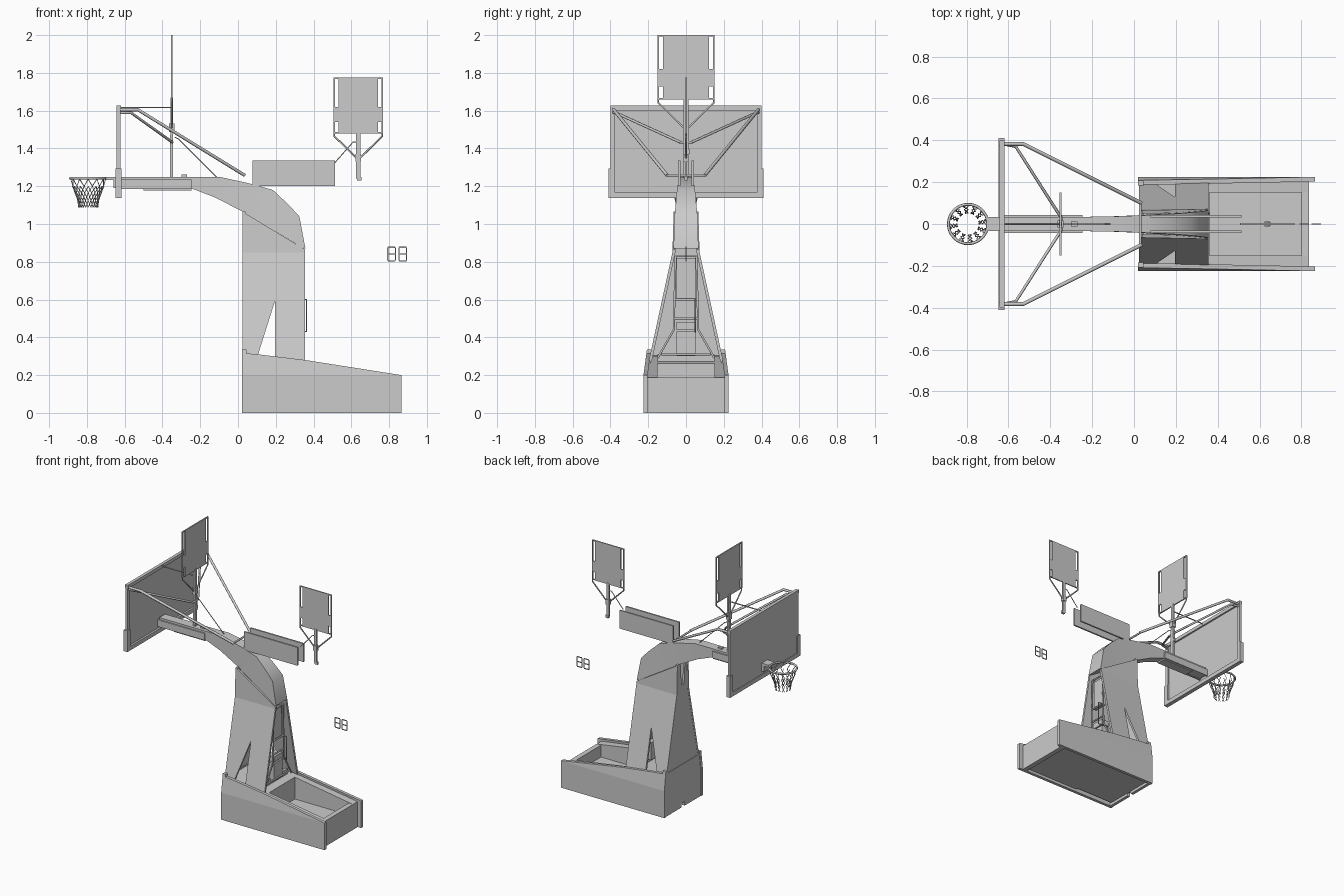
import bpy, bmesh, math
from mathutils import Vector, Matrix

if "Cube" in bpy.data.objects:
    bpy.data.objects.remove(bpy.data.objects["Cube"])


def finish(name, bm, mat=None, smooth=None):
    if mat is not None:
        bm.transform(mat)
    bmesh.ops.recalc_face_normals(bm, faces=bm.faces[:])
    me = bpy.data.meshes.new(name)
    bm.to_mesh(me)
    bm.free()
    ob = bpy.data.objects.new(name, me)
    bpy.context.collection.objects.link(ob)
    if smooth:
        bpy.ops.object.select_all(action='DESELECT')
        bpy.context.view_layer.objects.active = ob
        ob.select_set(True)
        bpy.ops.object.shade_smooth_by_angle(angle=math.radians(smooth))
    return ob


def add_loft(bm, rings):
    vs = [[bm.verts.new(p) for p in r] for r in rings]
    n = len(vs[0])
    for a, b in zip(vs, vs[1:]):
        for i in range(n):
            bm.faces.new((a[i], a[(i + 1) % n], b[(i + 1) % n], b[i]))
    bm.faces.new(vs[0])
    bm.faces.new(vs[-1])


def add_box(bm, x0, x1, y0, y1, z0, z1):
    add_loft(bm, [[(x0, y0, z), (x1, y0, z), (x1, y1, z), (x0, y1, z)] for z in (z0, z1)])


def boxes(name, *dims, mat=None):
    bm = bmesh.new()
    for d in dims:
        add_box(bm, *d)
    return finish(name, bm, mat)


def prism_xz(name, pts, y0, y1):
    bm = bmesh.new()
    add_loft(bm, [[(x, y, z) for x, z in pts] for y in (y0, y1)])
    return finish(name, bm)


def prism_yz(name, pts, x0, x1):
    bm = bmesh.new()
    add_loft(bm, [[(x, y, z) for y, z in pts] for x in (x0, x1)])
    return finish(name, bm)


def leaning_panel(name, pts, side, thick, line):
    """Upright plate whose outer face follows a (z, y) line with one bend."""
    (z0, w0), (z1, w1), (z2, w2) = line
    bm = bmesh.new()
    add_loft(bm, [[(x, o, z) for x, z in pts] for o in (0, thick)])
    bmesh.ops.bisect_plane(bm, geom=bm.verts[:] + bm.edges[:] + bm.faces[:],
                           plane_co=(0, 0, z1), plane_no=(0, 0, 1))
    for v in bm.verts:
        z = v.co.z
        w = w0 + (w1 - w0) * (z - z0) / (z1 - z0) if z < z1 else w1 + (w2 - w1) * (z - z1) / (z2 - z1)
        v.co.y = side * (w - v.co.y)
    return finish(name, bm)


def tubes(name, paths, r, mat=None, res=1):
    cu = bpy.data.curves.new(name, 'CURVE')
    cu.dimensions = '3D'
    cu.bevel_depth = r
    cu.bevel_resolution = res
    cu.use_fill_caps = True
    for p in paths:
        s = cu.splines.new('POLY')
        s.points.add(len(p) - 1)
        for q, c in zip(s.points, p):
            v = Vector(c) if mat is None else mat @ Vector(c)
            q.co = (*v, 1)
    ob = bpy.data.objects.new(name, cu)
    bpy.context.collection.objects.link(ob)
    return ob


# Base: leaning side walls, notched front, hollow tray
wall = [(.02, 0), (.865, 0), (.865, .2), (.355, .28), (.105, .31), (.045, .315), (.045, .335), (.02, .335)]
for s, n in ((1, "back"), (-1, "front")):
    leaning_panel("base_wall_" + n, wall, s, .022, [(0, .225), (.2, .225), (.335, .207)])
    prism_xz("tray_rim_" + n, [(.36, .03), (.83, .03), (.83, .188), (.36, .262)], s * .15, s * .208)
prism_yz("base_end_panel", [(-.207, 0), (-.018, 0), (-.018, .03), (.018, .03), (.018, 0), (.207, 0),
                            (.207, .2), (.19, .315), (-.19, .315), (-.207, .2)], .023, .045)
prism_xz("base_deck", [(.04, .02), (.36, .02), (.36, .262), (.105, .3), (.04, .305)], -.19, .19)
boxes("tray_floor", (.35, .82, -.206, .206, .02, .1))
boxes("tray_rear", (.8, .836, -.206, .206, .0, .188))

# Column: two bent side plates with a wedge opening, closed towards the hoop
plate = [(.025, .31), (.105, .305), (.195, .59), (.195, .29), (.355, .27), (.355, .865), (.025, 1.065)]
for s, n in ((1, "back"), (-1, "front")):
    leaning_panel("column_plate_" + n, plate, s, .016, [(.33, .185), (.85, .072), (1.07, .065)])
prism_yz("column_face", [(-.188, .31), (.188, .31), (.07, .85), (.064, 1.065), (.025, 1.065), (.015, .9),
                         (-.015, .9), (-.025, 1.065), (-.064, 1.065), (-.07, .85)], .026, .04)

# Equipment frame in the open back of the column
tubes("inner_frame", [[(.33, s * .055, .83), (.33, s * .065, .44), (.33, s * .15, .29)] for s in (1, -1)]
      + [[(.33, -w, z), (.33, w, z)] for w, z in ((.068, .83), (.058, .6), (.06, .5), (.13, .31))], .006)
boxes("inner_panel", (.3, .32, -.05, .05, .6, .82), (.25, .33, -.05, .05, .3, .43), (.27, .33, -.05, .05, .44, .48))
boxes("inner_lower_cover", (.28, .3, -.15, .15, .27, .31))
tubes("rear_handle", [[(.33, .05, .43), (.362, .05, .43), (.362, .05, .6), (.33, .05, .6)]], .004)

# Curved arm lofted through (bottom, top, half width) stations
arm = [((-.62, 1.187), (-.62, 1.25), .034), ((-.25, 1.19), (-.25, 1.25), .034), ((-.12, 1.14), (-.1, 1.25), .036),
       ((.025, 1.065), (.06, 1.215), .042), ((.11, 1.013), (.185, 1.18), .048), ((.22, .947), (.27, 1.1), .055),
       ((.29, .905), (.325, 1.04), .061), ((.34, .873), (.357, .87), .066)]
bm = bmesh.new()
add_loft(bm, [[(b[0], -w, b[1]), (b[0], w, b[1]), (t[0], w, t[1]), (t[0], -w, t[1])] for b, t, w in arm])
finish("arm", bm, smooth=35)
boxes("arm_rails", (-.63, -.245, .03, .043, 1.185, 1.235), (-.63, -.245, -.043, -.03, 1.185, 1.235),
      (-.5, -.245, -.035, .035, 1.177, 1.19), (-.3, -.27, -.012, .012, 1.245, 1.262))

# Backboard: sheet, frame and lower padding
boxes("backboard_sheet", (-.642, -.632, -.395, .395, 1.145, 1.62))
boxes("backboard_frame", (-.643, -.62, -.4, .4, 1.602, 1.627),
      *[(-.64, -.622, min(a, b), max(a, b), 1.15, 1.62) for a, b in ((-.4, -.375), (.375, .4))])
boxes("backboard_padding", (-.648, -.618, -.41, .41, 1.138, 1.168),
      (-.648, -.618, -.41, -.375, 1.138, 1.295), (-.648, -.618, .375, .41, 1.138, 1.295))

# Braces from the board back to the arm
for s, n in ((1, "back"), (-1, "front")):
    tubes("long_brace_" + n, [[(-.625, s * .383, 1.605), (-.53, s * .383, 1.605), (.035, s * .1, 1.258)]], .0095)
    tubes("short_brace_" + n, [[(-.625, s * .383, 1.588), (-.565, s * .37, 1.588), (-.348, s * .03, 1.433)]], .0075)
tubes("brace_crossbars", [[(.03, -.1, 1.258), (.03, .1, 1.258)], [(-.348, -.035, 1.433), (-.348, .035, 1.433)]], .007)
tubes("top_tie", [[(-.625, 0, 1.617), (-.35, 0, 1.617)]], .004)
boxes("support_post", (-.361, -.343, -.012, .012, 1.24, 1.47))
tubes("stay_cables", [[(-.335, 0, 1.46), (-.315, 0, 1.45), (-.11, 0, 1.245)],
                      [(.513, 0, 1.325), (.61, 0, 1.435), (.63, 0, 1.435)]], .003)

# Two shot clock panels, one over the arm and one turned sideways
def shot_clock(name, mat):
    d = []
    for s in (1, -1):
        for a, b, z0, z1 in ((.124, .131, .24, .535), (.1, .13, .3, .38), (.1, .131, .24, .247), (.1, .131, .528, .535)):
            d.append((min(s * a, s * b), max(s * a, s * b), -.004, .004, z0, z1))
    boxes(name + "_panel", (-.105, .105, -.004, .004, .24, .535), *d, mat=mat)
    boxes(name + "_stem", (-.011, .011, -.006, .006, .0, .25), (-.014, .014, -.012, .012, .09, .13),
          (-.006, .018, -.007, .007, -.01, .01), mat=mat)
    tubes(name + "_forks", [[(s * .127, 0, .245), (s * .127, 0, .225), (s * .01, 0, .11)] for s in (1, -1)], .005, mat)


shot_clock("near_clock", Matrix.Translation((-.351, 0, 1.382)) @ Matrix.Rotation(math.pi / 2, 4, 'Z')
           @ Matrix.Scale(1.155, 4))
shot_clock("far_clock", Matrix.Translation((.637, 0, 1.24)))

# Twin side panels above the arm, and the floating timer segments
boxes("side_panels", *[(.078, .514, s * .036 - .006, s * .036 + .006, 1.2, 1.335) for s in (1, -1)])
seg = []
for x in (.79, .849):
    for z in (.802, .838, .874):
        seg.append((x + .004, x + .042, -.002, .002, z, z + .006))
    for a in (0, .04):
        for z in (.806, .842):
            seg.append((x + a, x + a + .006, -.002, .002, z, z + .034))
boxes("timer_segments", *seg)

# Hoop, bracket and net
cx, N = -.793, 12
ring = [(cx + .094 * math.cos(i * math.tau / 32), .094 * math.sin(i * math.tau / 32), 1.242) for i in range(32)]
hoop = tubes("hoop", [ring], .007)
hoop.data.splines[0].use_cyclic_u = True
boxes("hoop_bracket", (-.7, -.64, -.033, .033, 1.232, 1.25), (-.66, -.64, -.033, .033, 1.19, 1.25))
levels = [(.092, 1.238), (.084, 1.2), (.07, 1.165), (.056, 1.125), (.052, 1.087)]
strands = []
for i in range(N):
    for flip in (0, 1):
        strands.append([(cx + r * math.cos((i + .5 * ((k + flip) % 2)) * math.tau / N),
                         r * math.sin((i + .5 * ((k + flip) % 2)) * math.tau / N), z)
                        for k, (r, z) in enumerate(levels)][0 if flip == 0 else 1:])
tubes("net", strands, .0025, res=0)
